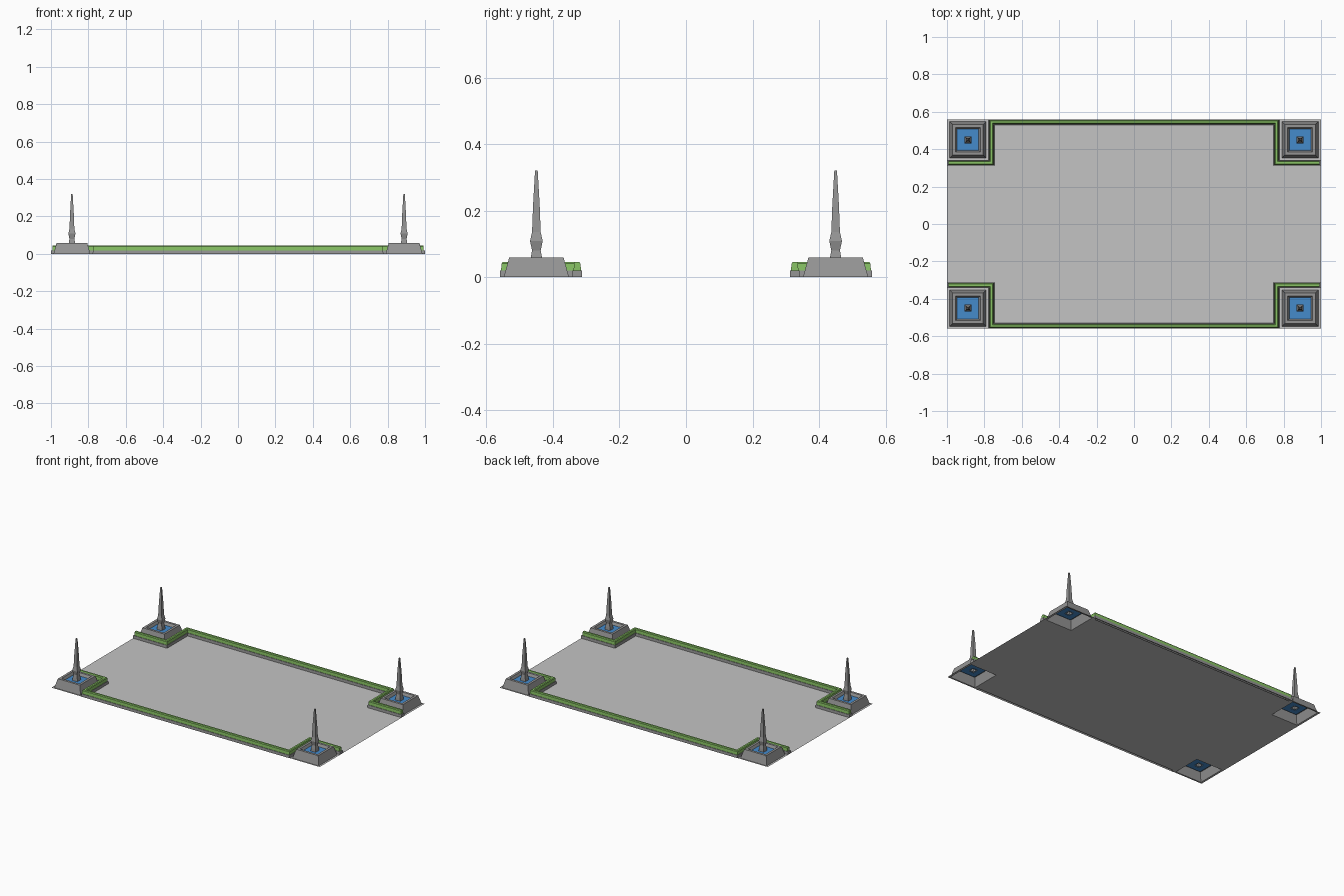
import bpy, bmesh, math
from mathutils import Vector

if "Cube" in bpy.data.objects:
    bpy.data.objects.remove(bpy.data.objects["Cube"])


def material(name, rgb):
    m = bpy.data.materials.new(name)
    m.diffuse_color = (*rgb, 1)
    m.use_nodes = True
    m.node_tree.nodes["Principled BSDF"].inputs["Base Color"].default_value = m.diffuse_color
    return m


STONE = material("grey stone", (0.30, 0.30, 0.30))
PAVING = material("light paving", (0.55, 0.55, 0.55))
HEDGE = material("hedge green", (0.25, 0.55, 0.13))
WATER = material("water blue", (0.06, 0.26, 0.60))


def make(name, verts, faces, mat):
    me = bpy.data.meshes.new(name)
    me.from_pydata(verts, [], faces)
    me.materials.append(mat)
    ob = bpy.data.objects.new(name, me)
    bpy.context.collection.objects.link(ob)
    return ob


def fix_normals(ob):
    bm = bmesh.new()
    bm.from_mesh(ob.data)
    bmesh.ops.recalc_face_normals(bm, faces=bm.faces)
    bm.to_mesh(ob.data)
    bm.free()


# Border path along the back edge; the front one is its mirror
PX, PY, PN = 0.762, 0.545, 0.327
PATH = [(-1, PN), (-PX, PN), (-PX, PY), (PX, PY), (PX, PN), (1, PN)]


def sweep(name, profile, mat, sy, end=1.0):
    """Sweep an (offset, z) profile along the path with mitred corners."""
    pts = [Vector(p) for p in PATH]
    pts[0].x, pts[-1].x = -end, end
    verts, faces, n = [], [], len(profile)
    for i, p in enumerate(pts):
        dirs = []
        if i > 0:
            dirs.append((p - pts[i - 1]).normalized())
        if i < len(pts) - 1:
            dirs.append((pts[i + 1] - p).normalized())
        off = Vector((0, 0))
        for d in dirs:
            off += Vector((-d.y, d.x))
        for o, z in profile:
            q = p + off * o
            verts.append((q.x, q.y * sy, z))
    for i in range(len(pts) - 1):
        for j in range(n - 1):
            a = i * n + j
            faces.append((a, a + 1, a + n + 1, a + n))
    last = (len(pts) - 1) * n
    faces += [tuple(range(n)), tuple(last + j for j in reversed(range(n)))]
    ob = make(name, verts, faces, mat)
    fix_normals(ob)
    # open-bottomed shell: keep the outside facing up
    top = max(ob.data.polygons, key=lambda f: (round(abs(f.normal.z), 3), f.area))
    if top.normal.z < 0:
        ob.data.flip_normals()


for side, sy in (("back", 1), ("front", -1)):
    sweep(side + "_curb", [(-0.015, 0), (-0.014, 0.019), (0.014, 0.019), (0.015, 0)], STONE, sy)
    sweep(side + "_hedge", [(-0.011, 0.019), (-0.010, 0.040), (-0.006, 0.045), (0.006, 0.045),
                            (0.010, 0.040), (0.011, 0.019)], HEDGE, sy, 0.993)

# Paved court with notched corners
outline = [(x, y, 0) for x, y in PATH] + [(x, -y, 0) for x, y in reversed(PATH)]
floor = make("paved_court", outline, [tuple(range(len(outline) - 1, -1, -1))], PAVING)


def square_rings(name, rings, mat, cx, cy, cap=False):
    """Stack of square (half width, z) rings, going outside to inside or upward."""
    verts = [(cx + sx * h, cy + sy * h, z) for h, z in rings
             for sx, sy in ((-1, -1), (1, -1), (1, 1), (-1, 1))]
    faces = [(4 * i + k, 4 * i + (k + 1) % 4, 4 * i + 4 + (k + 1) % 4, 4 * i + 4 + k)
             for i in range(len(rings) - 1) for k in range(4)]
    if cap:
        t = 4 * (len(rings) - 1)
        faces.append((t, t + 1, t + 2, t + 3))
    return make(name, verts, faces, mat)


# Four corner fountains, each on its own paving frame
for sx in (-1, 1):
    for sy in (-1, 1):
        cx, cy = sx * 0.888, sy * 0.45
        tag = ("left" if sx < 0 else "right") + ("_front" if sy < 0 else "_back")
        square_rings("basin_" + tag, [(0.098, 0), (0.082, 0.058), (0.066, 0.058), (0.057, 0.038)],
                     STONE, cx, cy)
        square_rings("water_" + tag, [(0.058, 0.040), (0.014, 0.040)], WATER, cx, cy)
        square_rings("spire_" + tag, [(0.019, 0.038), (0.017, 0.058), (0.013, 0.080), (0.019, 0.108),
                                      (0.013, 0.135), (0.010, 0.215), (0.004, 0.32)],
                     STONE, cx, cy, True)
        # paving frame with a square hole under the basin
        x0, x1 = sorted((sx * 1.0, sx * PX))
        y0, y1 = sorted((sy * 0.558, sy * PN))
        h = 0.098
        v = [(x0, y0, 0), (x1, y0, 0), (x1, y1, 0), (x0, y1, 0),
             (cx - h, cy - h, 0), (cx + h, cy - h, 0), (cx + h, cy + h, 0), (cx - h, cy + h, 0)]
        make("corner_paving_" + tag, v,
             [(k, (k + 1) % 4, 4 + (k + 1) % 4, 4 + k) for k in range(4)], PAVING)
